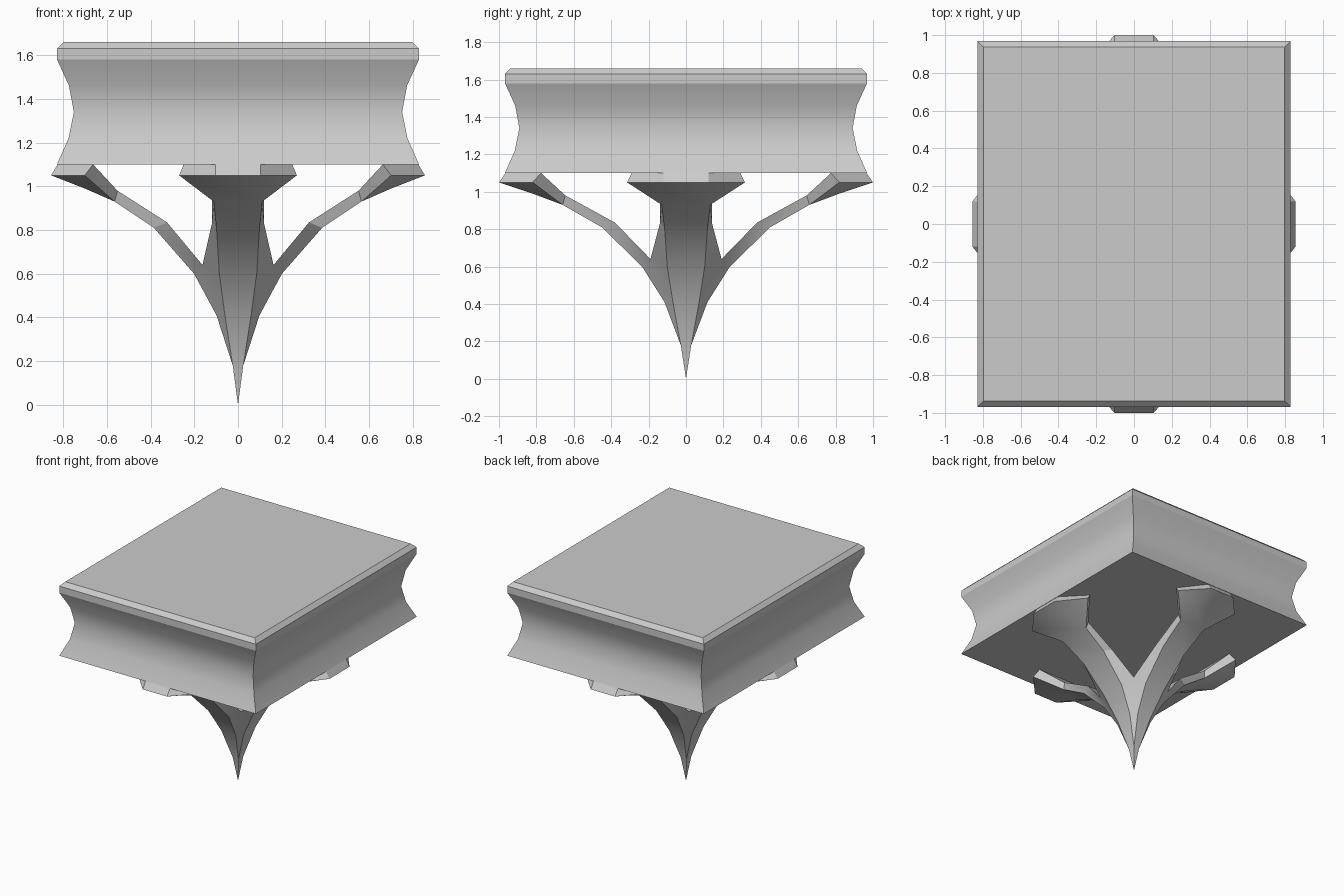
import bpy, bmesh
from math import radians, pi
from mathutils import Vector, Matrix

if "Cube" in bpy.data.objects:
    bpy.data.objects.remove(bpy.data.objects["Cube"])

SX = 0.855  # plan is narrower in x than in y


def finish(bm, name, angle):
    bmesh.ops.remove_doubles(bm, verts=bm.verts, dist=0.0005)
    bmesh.ops.recalc_face_normals(bm, faces=bm.faces)
    mesh = bpy.data.meshes.new(name)
    bm.to_mesh(mesh)
    bm.free()
    ob = bpy.data.objects.new(name, mesh)
    bpy.context.collection.objects.link(ob)
    bpy.ops.object.select_all(action='DESELECT')
    ob.select_set(True)
    bpy.context.view_layer.objects.active = ob
    bpy.ops.object.shade_smooth_by_angle(angle=radians(angle))
    return ob


# Slab: stacked rectangles following a coved edge profile (inset, z)
bm = bmesh.new()
profile = [(0, 1.10), (.053, 1.22), (.077, 1.34), (.055, 1.46),
           (0, 1.58), (0, 1.63), (.03, 1.66)]
rings = [[bm.verts.new((sx * (.828 - d), sy * (.968 - d), z))
          for sx, sy in ((-1, -1), (1, -1), (1, 1), (-1, 1))] for d, z in profile]
for a, b in zip(rings, rings[1:]):
    for i in range(4):
        j = (i + 1) % 4
        bm.faces.new((a[i], a[j], b[j], b[i]))
bm.faces.new(rings[0][::-1])
bm.faces.new(rings[-1])
finish(bm, "slab", 22)

# Bracket: four identical curved arms meeting in a point
bm = bmesh.new()
# Outer panel of an arm: radius, half width, height
outer = [(.028, .028, .18), (.115, .07, .41), (.235, .10, .60), (.45, .115, .81),
         (.66, .13, .93), (.82, .12, .99), (1.0, .12, 1.05)]
crotch, inner_a, inner_b = (.19, .19, .64), (.38, .138, .835), (.645, .14, .98)
flare, flare_top, end_top = (.82, .315, 1.05), (.775, .29, 1.10), (.965, .12, 1.10)
tip = (0, 0, 0)

for k in range(4):
    turn = Matrix.Rotation(k * pi / 2, 3, 'Z')
    nxt = Matrix.Rotation((k + 1) * pi / 2, 3, 'Z')

    def pt(p, side=1, rot=turn):
        v = rot @ Vector((p[0], p[1] * side, p[2]))
        return Vector((v.x * SX, v.y, v.z))

    def face(*pts):
        bm.faces.new([bm.verts.new(p) for p in pts])

    def strip(a, b):
        face(pt(a), pt(b), pt(b, -1), pt(a, -1))

    # Outer panel and inner surface
    face(tip, pt(outer[0]), pt(outer[0], -1))
    path = outer + [end_top, flare_top, inner_b, inner_a, crotch]
    for a, b in zip(path, path[1:]):
        strip(a, b)

    # Web between this arm and the next
    face(pt(outer[0]), pt(outer[1]), pt(outer[1], -1, nxt))
    face(pt(outer[1]), pt(outer[2]), pt(outer[2], -1, nxt), pt(outer[1], -1, nxt))
    face(pt(outer[2]), pt(crotch), pt(outer[2], -1, nxt))

    # Arm sides and flared pad
    for s in (-1, 1):
        for poly in ((crotch, outer[2], outer[3], inner_a),
                     (inner_a, outer[3], outer[4], inner_b),
                     (inner_b, outer[4], flare, flare_top),
                     (outer[4], outer[5], flare),
                     (outer[5], outer[6], flare),
                     (flare, outer[6], end_top, flare_top)):
            face(*[pt(p, s) for p in poly])

# Floor where the arms meet
face(*[Vector((x * .19 * SX, y * .19, .64))
       for x, y in ((-1, -1), (1, -1), (1, 1), (-1, 1))])
finish(bm, "bracket", 28)
